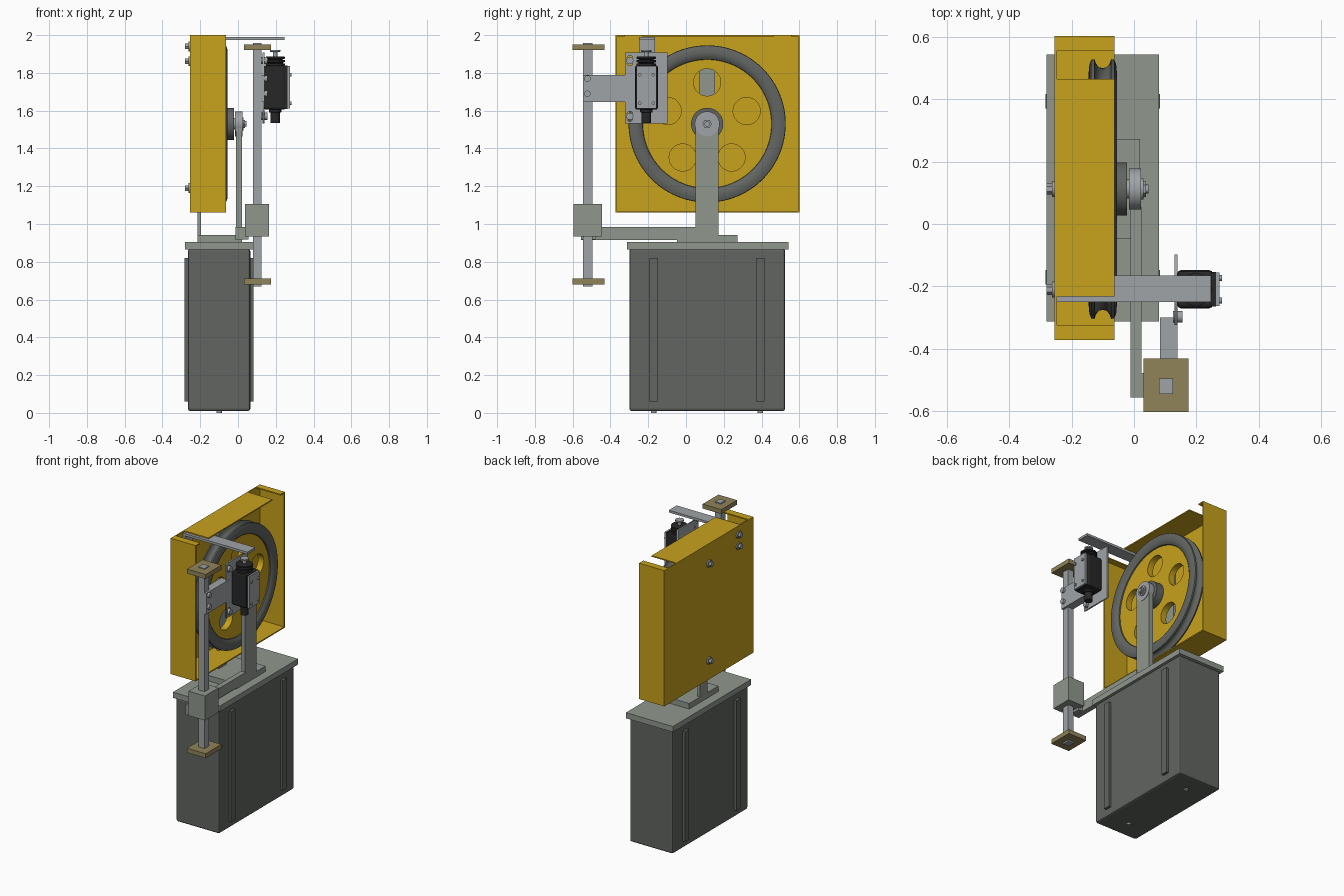
import bpy, bmesh
from math import pi, sin, cos, radians
from mathutils import Matrix

if "Cube" in bpy.data.objects:
    bpy.data.objects.remove(bpy.data.objects["Cube"])


def material(name, rgb):
    m = bpy.data.materials.new(name)
    m.diffuse_color = (*rgb, 1)
    m.use_nodes = True
    m.node_tree.nodes["Principled BSDF"].inputs["Base Color"].default_value = m.diffuse_color
    return m


YELLOW = material("yellow_paint", (0.58, 0.36, 0.012))
DARK = material("dark_grey", (0.12, 0.13, 0.12))
GREY = material("pale_grey", (0.28, 0.31, 0.27))
STEEL = material("steel", (0.35, 0.37, 0.38))
TAN = material("tan", (0.28, 0.23, 0.10))
BLACK = material("black", (0.02, 0.02, 0.02))


def finish(name, bm, mat, smooth=False):
    bmesh.ops.recalc_face_normals(bm, faces=bm.faces)
    me = bpy.data.meshes.new(name)
    bm.to_mesh(me)
    bm.free()
    ob = bpy.data.objects.new(name, me)
    bpy.context.collection.objects.link(ob)
    me.materials.append(mat)
    if smooth:
        bpy.ops.object.select_all(action='DESELECT')
        ob.select_set(True)
        bpy.context.view_layer.objects.active = ob
        bpy.ops.object.shade_smooth_by_angle(angle=radians(35))
    return ob


def box(name, x, y, z, mat, bevel=0):
    bm = bmesh.new()
    bmesh.ops.create_cube(bm, size=1)
    for v in bm.verts:
        v.co = [(a + b) / 2 + c * (b - a) for (a, b), c in zip((x, y, z), v.co)]
    if bevel:
        bmesh.ops.bevel(bm, geom=bm.edges[:], offset=bevel, segments=2,
                        profile=0.5, affect='EDGES')
    return finish(name, bm, mat)


def lathe(name, profile, mat, y=0, z=0, x=0, axis='X', steps=64, closed=False):
    """Revolve (along, radius) points about an X or Z axis."""
    bm = bmesh.new()
    rings = []
    for i in range(steps):
        a = 2 * pi * i / steps
        rings.append([bm.verts.new((t, y + r * cos(a), z + r * sin(a)) if axis == 'X'
                                   else (x + r * cos(a), y + r * sin(a), t))
                      for t, r in profile])
    n = len(profile)
    for i in range(steps):
        p, q = rings[i], rings[(i + 1) % steps]
        for j in range(n if closed else n - 1):
            k = (j + 1) % n
            bm.faces.new((p[j], p[k], q[k], q[j]))
    if not closed:
        bm.faces.new([r[0] for r in rings])
        bm.faces.new([r[-1] for r in rings])
    return finish(name, bm, mat, steps > 8)


def rod_x(name, x0, x1, r, y, z, mat, steps=32):
    return lathe(name, [(x0, r), (x1, r)], mat, y=y, z=z, steps=steps)


def plate_with_holes(name, x, half, outlines, mat):
    """Filled 2D outline (y, z) with holes, thickened along x."""
    cu = bpy.data.curves.new(name, 'CURVE')
    cu.dimensions, cu.fill_mode, cu.extrude = '2D', 'BOTH', half
    for pts in outlines:
        s = cu.splines.new('POLY')
        s.points.add(len(pts) - 1)
        for p, (a, b) in zip(s.points, pts):
            p.co = (a, b, 0, 1)
        s.use_cyclic_u = True
    ob = bpy.data.objects.new(name, cu)
    bpy.context.collection.objects.link(ob)
    ob.rotation_euler = (pi / 2, 0, pi / 2)
    ob.location.x = x
    cu.materials.append(mat)
    bpy.ops.object.select_all(action='DESELECT')
    ob.select_set(True)
    bpy.context.view_layer.objects.active = ob
    bpy.ops.object.convert(target='MESH')
    return ob


def circle(y, z, r, n):
    return [(y + r * cos(2 * pi * i / n), z + r * sin(2 * pi * i / n)) for i in range(n)]


# Weight box with ribs, lid and feet
box("weight_box", (-0.265, 0.065), (-0.30, 0.525), (0.01, 0.868), DARK, 0.012)
box("weight_box_lid", (-0.28, 0.08), (-0.312, 0.543), (0.866, 0.905), GREY)
for y in (-0.17, 0.393):
    for x0, x1 in ((-0.283, -0.26), (0.06, 0.083)):
        box("box_rib", (x0, x1), (y - 0.023, y + 0.023), (0.06, 0.82), DARK)
    lathe("foot", [(0, 0.015), (0.02, 0.015)], STEEL, x=-0.1, y=y, axis='Z', steps=16)

# Base plate and the two wheel posts
CY, CZ = 0.112, 1.53
box("base_plate", (-0.215, 0.02), (-0.047, 0.272), (0.905, 0.943), GREY)
box("front_post", (-0.01, 0.02), (0.05, 0.172), (0.94, CZ), GREY)
box("rear_post", (-0.215, -0.195), (0.07, 0.154), (0.94, 1.93), GREY)

# Housing: folded sheet tray open towards +x
T = 0.008
box("housing_back", (-0.255, -0.255 + T), (-0.372, 0.602), (1.06, 2.0), YELLOW)
box("housing_top", (-0.255, -0.063), (-0.232, 0.465), (2.0 - T, 2.0), YELLOW)
box("housing_bottom", (-0.255, -0.063), (-0.372, 0.602), (1.06, 1.06 + T), YELLOW)
for y0, y1, l0, l1 in ((-0.372, -0.372 + T, -0.372, -0.323), (0.602 - T, 0.602, 0.556, 0.602)):
    box("housing_side", (-0.255, -0.063), (y0, y1), (1.06, 2.0), YELLOW)
    box("housing_lip", (-0.255, -0.063), (l0, l1), (2.0 - T, 2.0), YELLOW)
for y, z in ((-0.21, 1.94), (-0.21, 1.862), (CY, 1.862), (CY, 1.19)):
    rod_x("housing_washer", -0.263, -0.25, 0.026, y, z, STEEL)
    rod_x("housing_bolt", -0.28, -0.26, 0.017, y, z, STEEL, 6)

# Grooved wheel: rim and disc with five holes
half = [(0.012, 0.338), (0.03, 0.342), (0.041, 0.356), (0.045, 0.375), (0.043, 0.398),
        (0.037, 0.414), (0.027, 0.416), (0.021, 0.40), (0.012, 0.39)]
rim = [(-0.1 + a, r) for a, r in half] + [(-0.1, 0.387)] + \
      [(-0.1 - a, r) for a, r in reversed(half)]
lathe("wheel_rim", rim, DARK, y=CY, z=CZ, steps=96, closed=True)
holes = [circle(CY + 0.22 * cos(radians(90 + 72 * i)), CZ + 0.22 * sin(radians(90 + 72 * i)),
                0.072, 32) for i in range(5)]
plate_with_holes("wheel_disc", -0.1, 0.022, [circle(CY, CZ, 0.345, 96)] + holes, YELLOW)

# Hub and axle
lathe("wheel_hub", [(-0.14, 0.085), (-0.022, 0.085)], DARK, y=CY, z=CZ)
rod_x("axle", -0.23, 0.03, 0.03, CY, CZ, STEEL)
rod_x("post_boss", -0.016, 0.023, 0.066, CY, CZ, STEEL, 48)
rod_x("axle_washer", 0.02, 0.03, 0.034, CY, CZ, STEEL)
rod_x("axle_nut", 0.028, 0.038, 0.025, CY, CZ, STEEL, 6)
rod_x("axle_tip", 0.035, 0.046, 0.014, CY, CZ, STEEL, 16)

# Side arm carrying the sliding clamp
box("side_arm", (-0.012, 0.024), (-0.555, 0.055), (0.915, 0.985), GREY)
box("side_arm_end", (-0.012, 0.055), (-0.555, -0.478), (0.918, 0.985), GREY)
box("sliding_clamp", (0.038, 0.164), (-0.595, -0.446), (0.935, 1.105), GREY)

# Square rod with end stops
box("square_rod", (0.08, 0.125), (-0.544, -0.495), (0.67, 1.957), STEEL)
for z in (0.68, 1.92):
    box("rod_end_stop", (0.031, 0.174), (-0.602, -0.431), (z, z + 0.031), TAN)

# Switch bracket and mounting plate
box("bracket_web", (0.083, 0.13), (-0.495, -0.30), (1.645, 1.79), STEEL)
box("bracket_cheek", (0.125, 0.14), (-0.545, -0.295), (1.645, 1.79), STEEL)
for z in (1.77, 1.69):
    rod_x("bracket_bolt", 0.135, 0.155, 0.017, -0.522, z, STEEL, 12)
slots = []
for z in (1.865, 1.57):
    slots.append([(-0.297 + 0.015 * cos(a), z + (0.012 if i < 9 else -0.012) + 0.015 * sin(a))
                  for i, a in enumerate([pi * k / 8 for k in range(9)] +
                                        [pi + pi * k / 8 for k in range(9)])])
    rod_x("slot_bolt", 0.125, 0.155, 0.019, -0.297, z, STEEL, 12)
plate_with_holes("switch_plate", 0.134, 0.005,
                 [[(-0.323, 1.533), (-0.097, 1.533), (-0.097, 1.908), (-0.323, 1.908)]] + slots,
                 STEEL)

# Limit switch
SY, SX = -0.21, 0.197
box("switch_body", (0.138, 0.253), (-0.27, -0.148), (1.605, 1.84), BLACK, 0.012)
box("switch_gasket", (0.25, 0.262), (-0.265, -0.153), (1.61, 1.838), BLACK)
box("switch_cover", (0.26, 0.274), (-0.263, -0.155), (1.612, 1.836), STEEL)
for y in (-0.245, -0.173):
    for z in (1.64, 1.79):
        rod_x("cover_screw", 0.27, 0.282, 0.009, y, z, STEEL, 12)
bellows = [(1.835, 0.04)]
for k in range(3):
    z = 1.84 + 0.018 * k
    bellows += [(z, 0.052), (z + 0.009, 0.052), (z + 0.012, 0.036)]
lathe("switch_bellows", bellows, BLACK, x=SX, y=SY, axis='Z', steps=32)
lathe("switch_plunger", [(1.88, 0.012), (1.91, 0.012), (1.912, 0.027), (1.922, 0.027)],
      STEEL, x=SX, y=SY, axis='Z', steps=24)
lathe("cable_gland", [(1.535, 0.026), (1.59, 0.026), (1.592, 0.033), (1.61, 0.033)],
      BLACK, x=SX, y=SY, axis='Z', steps=16)

# Trip bar bolted inside the housing and reaching over the switch
box("trip_bar", (-0.24, 0.247), (-0.25, -0.165), (1.975, 1.991), STEEL)
box("trip_bar_leg", (-0.247, -0.231), (-0.25, -0.165), (1.82, 1.991), STEEL)
